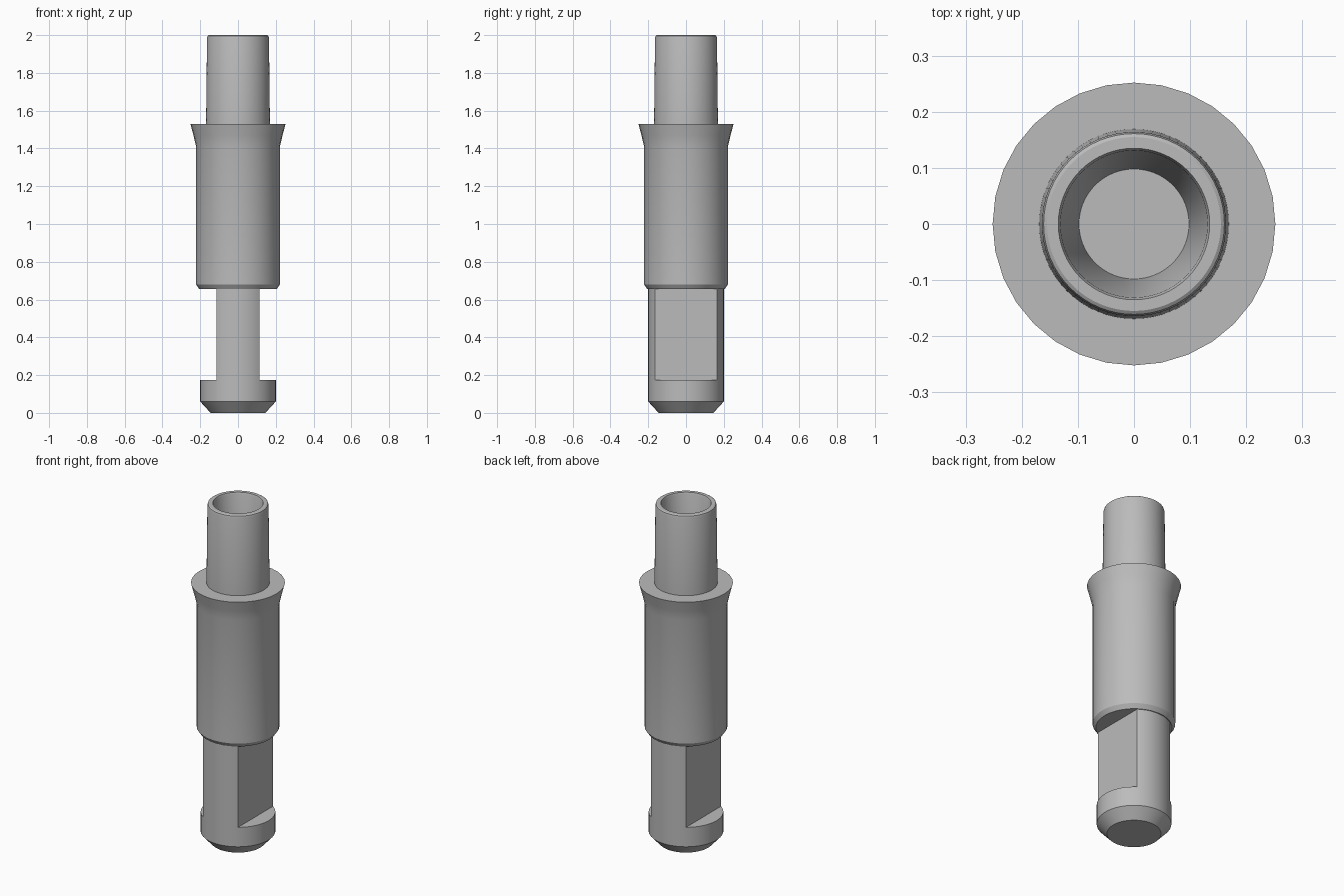
import bpy
import bmesh
from math import sin, cos, pi, radians

cube = bpy.data.objects.get("Cube")
if cube:
    bpy.data.objects.remove(cube, do_unlink=True)

# One plain grey metal
grey = bpy.data.materials.new("grey_metal")
grey.use_nodes = True
colour = (0.5, 0.5, 0.5, 1)
grey.diffuse_color = colour
grey.node_tree.nodes["Principled BSDF"].inputs["Base Color"].default_value = colour


def smooth(obj):
    bpy.ops.object.select_all(action="DESELECT")
    obj.select_set(True)
    bpy.context.view_layer.objects.active = obj
    bpy.ops.object.shade_smooth_by_angle(angle=radians(28))


def lathe(name, profile, sides, cap_start=False, cap_end=False):
    """Turn a (radius, z) profile around the z axis."""
    bm = bmesh.new()
    rings = []
    for r, z in profile:
        rings.append([bm.verts.new((r * cos(2 * pi * i / sides), r * sin(2 * pi * i / sides), z))
                      for i in range(sides)])
    for a, b in zip(rings, rings[1:]):
        for i in range(sides):
            j = (i + 1) % sides
            bm.faces.new((a[i], a[j], b[j], b[i]))
    if cap_start:
        bm.faces.new(rings[0][::-1])
    if cap_end:
        bm.faces.new(rings[-1])
    mesh = bpy.data.meshes.new(name)
    bm.to_mesh(mesh)
    bm.free()
    mesh.materials.append(grey)
    obj = bpy.data.objects.new(name, mesh)
    bpy.context.collection.objects.link(obj)
    return obj


# Lower shank with a chamfered foot
shank = lathe("shank", [(0.145, 0), (0.2, 0.06), (0.2, 0.655)], 64, True, True)

# Two wrench flats cut into the left and right of the shank
for side in (-1, 1):
    bpy.ops.mesh.primitive_cube_add(size=1, location=(side * 0.265, 0, 0.475))
    cutter = bpy.context.object
    cutter.name = "flat_cutter"
    cutter.scale = (0.3, 0.6, 0.6)
    cutter.hide_render = True
    cut = shank.modifiers.new("flat", "BOOLEAN")
    cut.operation = "DIFFERENCE"
    cut.solver = "EXACT"
    cut.object = cutter
    bpy.context.view_layer.objects.active = shank
    bpy.ops.object.modifier_apply(modifier=cut.name)
    bpy.data.objects.remove(cutter, do_unlink=True)
smooth(shank)

# Main sleeve, flaring out to a collar with a flat top
sleeve = lathe("sleeve", [(0.205, 0.655), (0.222, 0.68), (0.222, 1.41), (0.236, 1.47),
                          (0.252, 1.53), (0.168, 1.53)], 32, cap_start=True)
smooth(sleeve)

# Slightly tapered spigot with a rounded rim and a tapered blind bore
spigot = lathe("spigot", [(0.169, 1.53), (0.164, 1.985), (0.161, 1.996), (0.155, 2.0),
                          (0.135, 2.0), (0.131, 1.99), (0.098, 1.55)], 64, cap_end=True)
smooth(spigot)
